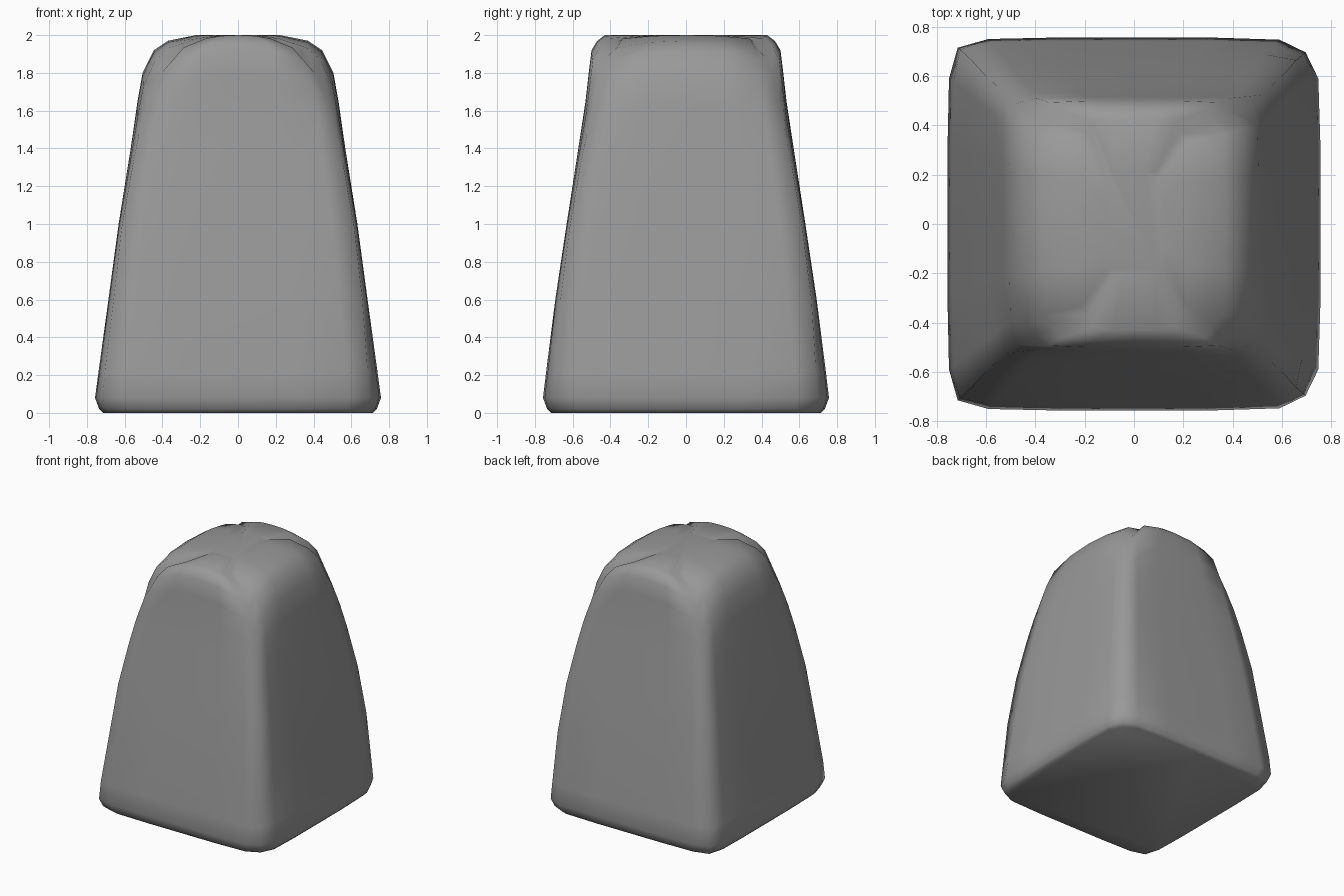
import bpy, bmesh

if "Cube" in bpy.data.objects:
    bpy.data.objects.remove(bpy.data.objects["Cube"])

# Stacked sections: z, half width, half depth, corner fullness, corner drop
SECTIONS = [
    (0.00, 0.715, 0.715, 0.93, 0.00),
    (0.02, 0.735, 0.735, 0.93, 0.00),
    (0.08, 0.757, 0.757, 0.93, 0.00),
    (0.22, 0.738, 0.740, 0.94, 0.00),
    (0.60, 0.686, 0.692, 0.96, 0.00),
    (1.00, 0.632, 0.632, 0.975, 0.02),
    (1.40, 0.568, 0.570, 0.985, 0.10),
    (1.65, 0.532, 0.532, 0.985, 0.17),
    (1.80, 0.505, 0.515, 0.95, 0.16),
    (1.92, 0.445, 0.500, 0.91, 0.12),
    (1.97, 0.370, 0.470, 0.88, 0.08),
    (2.00, 0.220, 0.430, 0.85, 0.04),
    (2.00, 0.110, 0.215, 0.85, 0.00),
]

# One side of the section: position along the side, inset share, drop share
SIDE = [(-1, 1, 1), (-0.78, 0.15, 0.45), (-0.4, 0, 0.1), (0, 0, 0),
        (0.4, 0, 0.1), (0.78, 0.15, 0.45)]


def ring(bm, z, hx, hy, k, drop):
    verts = []
    for q in range(4):
        for t, inset, d in SIDE:
            u, v = 1.0, t
            for _ in range(q):
                u, v = -v, u
            # left-hand corners are a little fuller near the base
            kk = k + (0.015 if u < 0 else -0.01) * (z < 0.5)
            f = 1 - (1 - kk) * inset
            if inset == 1:
                u, v = u * f, v * f
            elif abs(u) > abs(v):
                u *= f
            else:
                v *= f
            verts.append(bm.verts.new((hx * u, hy * v, z - drop * d)))
    return verts


# Tapered stone block with a domed top
bm = bmesh.new()
rings = [ring(bm, *s) for s in SECTIONS]
n = len(rings[0])
for a, b in zip(rings, rings[1:]):
    for i in range(n):
        j = (i + 1) % n
        bm.faces.new((a[i], a[j], b[j], b[i]))
bm.faces.new(rings[0][::-1])
bm.faces.new(rings[-1])
bmesh.ops.recalc_face_normals(bm, faces=bm.faces)
for f in bm.faces:
    f.smooth = True

mesh = bpy.data.meshes.new("stone_block")
bm.to_mesh(mesh)
bm.free()
stone = bpy.data.objects.new("stone_block", mesh)
bpy.context.collection.objects.link(stone)

# Dark grey stone
mat = bpy.data.materials.new("dark_stone")
mat.diffuse_color = (0.32, 0.32, 0.32, 1.0)
mat.use_nodes = True
mat.node_tree.nodes["Principled BSDF"].inputs["Base Color"].default_value = mat.diffuse_color
mesh.materials.append(mat)
